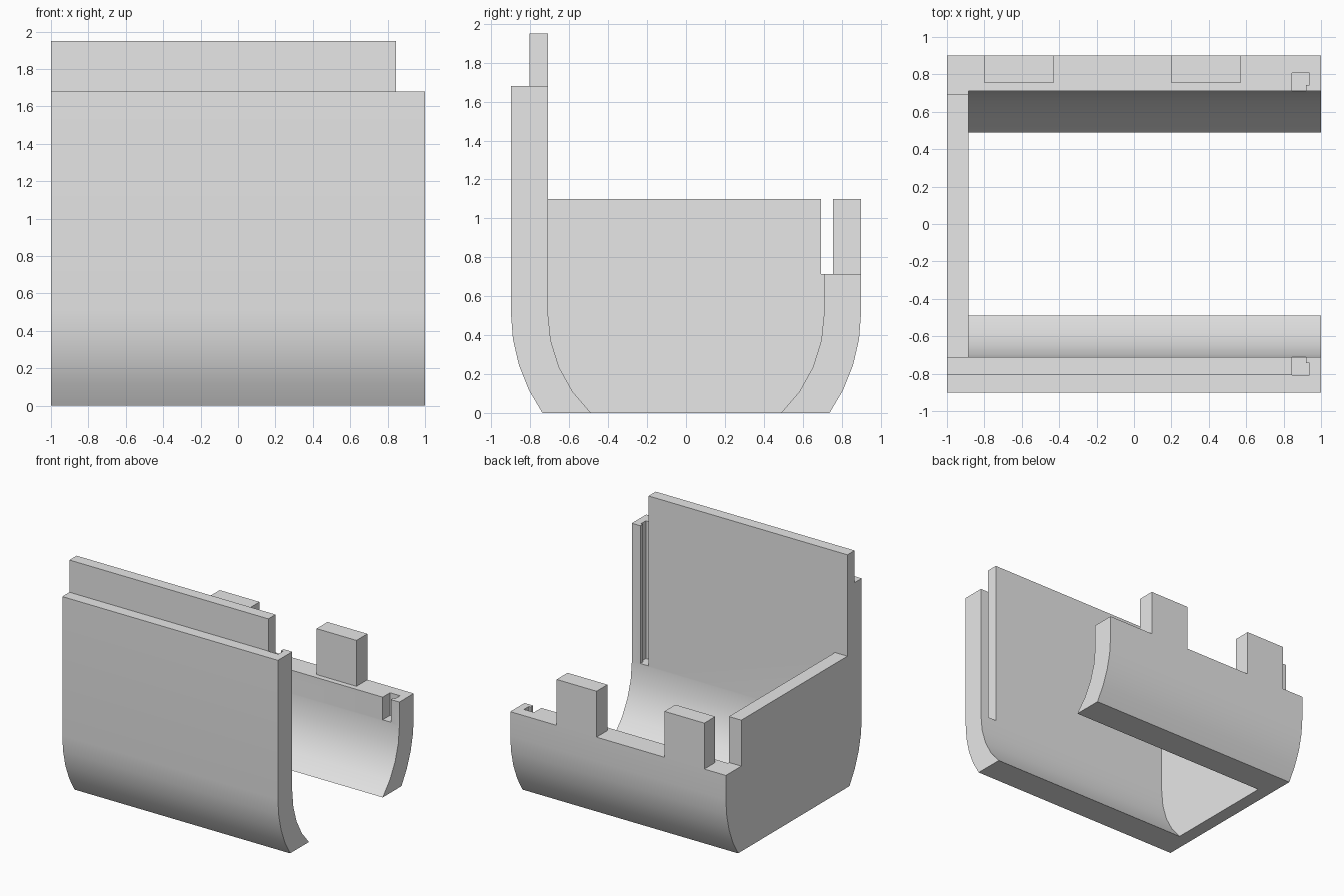
import bpy
import bmesh
import math

cube = bpy.data.objects.get("Cube")
if cube:
    bpy.data.objects.remove(cube, do_unlink=True)

grey = bpy.data.materials.new("light_grey")
grey.use_nodes = True
grey.diffuse_color = (0.8, 0.8, 0.8, 1)
grey.node_tree.nodes["Principled BSDF"].inputs["Base Color"].default_value = (0.8, 0.8, 0.8, 1)

OUTER, INNER, MID = 0.9, 0.71, 0.8   # wall radii
ARC_Z = 0.515                        # height of the curve centre
BACK_TOP, FRONT_TOP, SIDE_TOP = 0.715, 1.68, 1.1
INSIDE_X = -0.885
SLOT_X = 0.845


def prism(name, points, to_3d, offset):
    """Extrude a flat polygon by an offset vector."""
    bm = bmesh.new()
    face = bm.faces.new([bm.verts.new(to_3d(a, b)) for a, b in points])
    moved = bmesh.ops.extrude_face_region(bm, geom=[face])["geom"]
    bmesh.ops.translate(bm, vec=offset,
                        verts=[v for v in moved if isinstance(v, bmesh.types.BMVert)])
    bmesh.ops.recalc_face_normals(bm, faces=bm.faces)
    mesh = bpy.data.meshes.new(name)
    bm.to_mesh(mesh)
    bm.free()
    mesh.materials.append(grey)
    obj = bpy.data.objects.new(name, mesh)
    bpy.context.collection.objects.link(obj)
    return obj


def side_prism(name, points, x0, x1):
    return prism(name, points, lambda y, z: (x0, y, z), (x1 - x0, 0, 0))


def box(name, x0, x1, y0, y1, z0, z1):
    return side_prism(name, [(y0, z0), (y1, z0), (y1, z1), (y0, z1)], x0, x1)


def arc(radius, side, steps=4):
    """Curve from the straight wall down to the floor."""
    end = math.asin(ARC_Z / radius)
    return [(side * radius * math.cos(end * i / steps),
             ARC_Z - radius * math.sin(end * i / steps)) for i in range(steps + 1)]


def combine(body, other, operation):
    mod = body.modifiers.new("combine", 'BOOLEAN')
    mod.operation = operation
    mod.solver = 'EXACT'
    mod.object = other
    bpy.context.view_layer.objects.active = body
    bpy.ops.object.modifier_apply(modifier=mod.name)
    bpy.data.objects.remove(other, do_unlink=True)


def curved_wall(name, side, top):
    outline = ([(side * OUTER, top)] + arc(OUTER, side)
               + arc(INNER, side)[::-1] + [(side * INNER, top)])
    return side_prism(name, outline, -1, 1)


# Front and back walls, joined by the end wall
body = curved_wall("open_housing", -1, FRONT_TOP)
back_wall = curved_wall("back_wall", 1, BACK_TOP)
end_outline = ([(-MID, SIDE_TOP)] + arc(MID, -1) + arc(MID, 1)[::-1]
               + [(MID, BACK_TOP), (0.695, BACK_TOP), (0.695, SIDE_TOP)])
end_wall = side_prism("end_wall", end_outline, -1, INSIDE_X)

# Lip on the front wall and two tabs on the back wall
lip = box("front_lip", -1, SLOT_X, -0.805, -INNER, 1.3, 1.95)
tabs = [box("back_tab", x, x + 0.37, 0.755, OUTER, 0.6, SIDE_TOP) for x in (-0.8, 0.2)]
for part in [end_wall, back_wall, lip] + tabs:
    combine(body, part, 'UNION')

# Hooked slots near the open end
for side, top in ((-1, 2.1), (1, 1.0)):
    plan = [(SLOT_X, 0.6), (0.92, 0.6), (0.92, 0.742),
            (0.938, 0.742), (0.938, 0.807), (SLOT_X, 0.807)]
    slot = prism("slot_cutter", plan, lambda x, y: (x, side * y, 0.525), (0, 0, top - 0.525))
    slot.hide_render = True
    combine(body, slot, 'DIFFERENCE')

# Merge flat faces, then smooth the curves
bm = bmesh.new()
bm.from_mesh(body.data)
bmesh.ops.remove_doubles(bm, verts=bm.verts, dist=0.0005)
bmesh.ops.dissolve_limit(bm, angle_limit=math.radians(1), verts=bm.verts, edges=bm.edges)
bm.to_mesh(body.data)
bm.free()
bpy.ops.object.select_all(action='DESELECT')
body.select_set(True)
bpy.context.view_layer.objects.active = body
bpy.ops.object.shade_smooth_by_angle(angle=math.radians(30))
